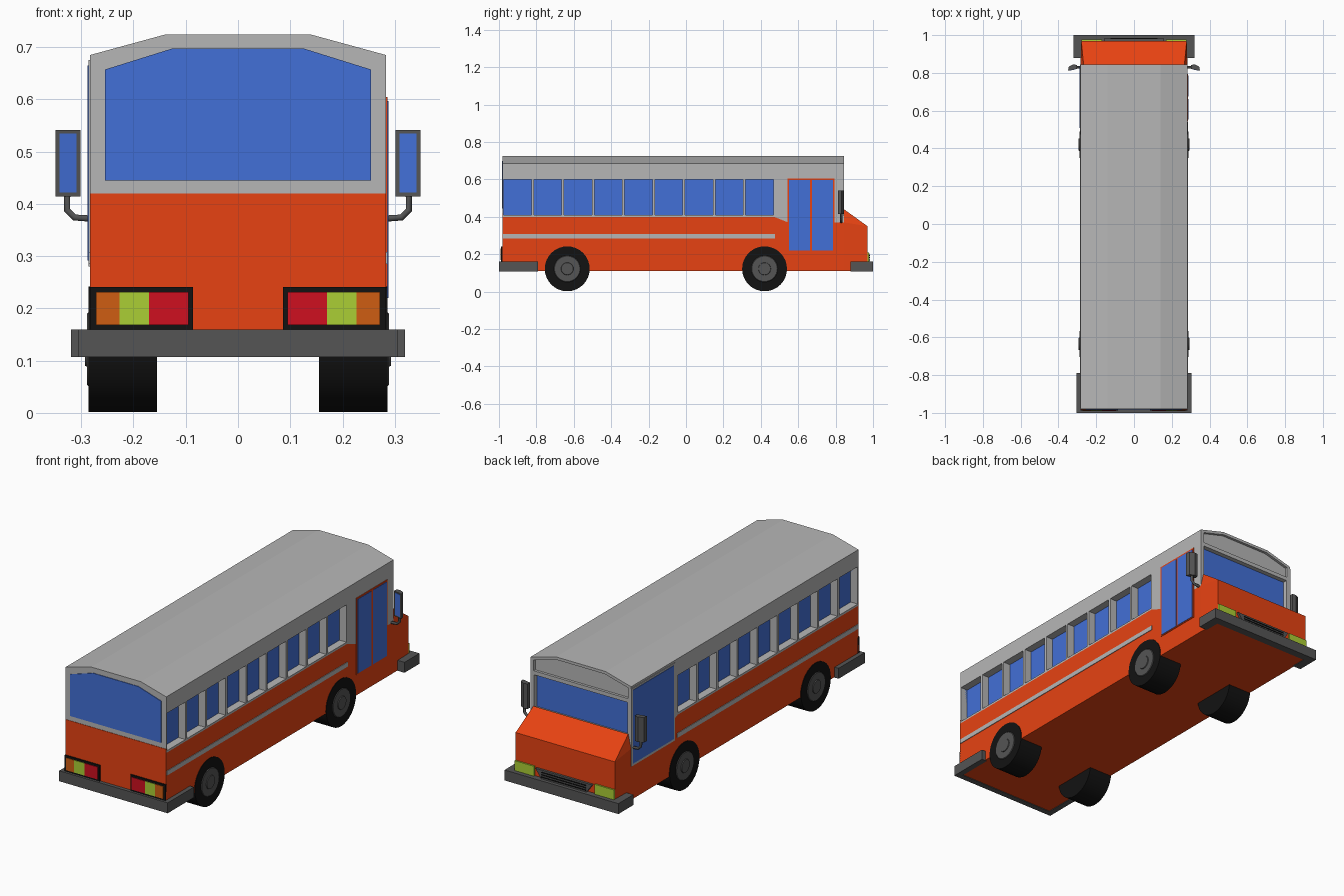
import bpy, bmesh, math
from mathutils import Matrix

if "Cube" in bpy.data.objects:
    bpy.data.objects.remove(bpy.data.objects["Cube"])


def material(name, rgb):
    m = bpy.data.materials.new(name)
    m.diffuse_color = (*rgb, 1)
    m.use_nodes = True
    m.node_tree.nodes["Principled BSDF"].inputs["Base Color"].default_value = m.diffuse_color
    return m


ORANGE = material("orange paint", (0.80, 0.055, 0.006))
BLUE = material("blue glass", (0.055, 0.16, 0.68))
GREY = material("light grey", (0.47, 0.47, 0.47))
DARK = material("dark grey", (0.09, 0.09, 0.09))
BLACK = material("black", (0.006, 0.006, 0.006))
RED = material("red lamp", (0.62, 0.005, 0.014))
LIME = material("lime lamp", (0.41, 0.62, 0.035))
AMBER = material("amber lamp", (0.62, 0.11, 0.006))


def finish(name, bm, mat):
    bmesh.ops.recalc_face_normals(bm, faces=bm.faces)
    me = bpy.data.meshes.new(name)
    bm.to_mesh(me)
    bm.free()
    ob = bpy.data.objects.new(name, me)
    bpy.context.collection.objects.link(ob)
    if mat:
        me.materials.append(mat)
    return ob


def prism(name, pts, axis, a, b, mat=None):
    """Extrude a 2D outline from a to b along the given axis."""
    i = "xyz".index(axis)
    bm = bmesh.new()
    rings = []
    for d in (a, b):
        ring = []
        for p in pts:
            co = list(p)
            co.insert(i, d)
            ring.append(bm.verts.new(co))
        bm.faces.new(ring)
        rings.append(ring)
    n = len(pts)
    for k in range(n):
        j = (k + 1) % n
        bm.faces.new((rings[0][k], rings[0][j], rings[1][j], rings[1][k]))
    return finish(name, bm, mat)


def box(name, x, y, z, mat=None):
    return prism(name, [(x[0], y[0]), (x[1], y[0]), (x[1], y[1]), (x[0], y[1])], "z", *z, mat)


def cyl(name, x0, x1, y, z, r, mat, r2=None):
    """Wheel-like disc along x, r at x0 and r2 at x1."""
    bm = bmesh.new()
    bmesh.ops.create_cone(bm, cap_ends=True, segments=32, radius1=r, radius2=r2 or r, depth=abs(x1 - x0))
    s = 1 if x1 > x0 else -1
    bm.transform(Matrix.Translation(((x0 + x1) / 2, y, z)) @ Matrix.Rotation(s * math.pi / 2, 4, "Y"))
    ob = finish(name, bm, mat)
    bpy.context.view_layer.objects.active = ob
    bpy.ops.object.select_all(action="DESELECT")
    ob.select_set(True)
    bpy.ops.object.shade_smooth_by_angle(angle=math.radians(35))
    return ob


def cut(target, cutter):
    m = target.modifiers.new("cut", "BOOLEAN")
    m.operation, m.solver, m.object = "DIFFERENCE", "EXACT", cutter
    bpy.context.view_layer.objects.active = target
    bpy.ops.object.modifier_apply(modifier=m.name)
    bpy.data.objects.remove(cutter)


def span(s, a, b):
    return tuple(sorted((s * a, s * b)))


W = 0.283
SIDES = ((1, "right"), (-1, "left"))

# Lower body, rear panel and sloping hood
prism("lower_body", [(-.98, .11), (.845, .11), (.845, .37), (.545, .37), (.47, .40), (-.98, .40)],
      "x", -W, W, ORANGE)
box("rear_panel", (-W, W), (-.982, -.978), (.11, .42), ORANGE)
bm = bmesh.new()
for s in (1, -1):
    for x, y, z in ((W, .845, .11), (W, .845, .37), (.267, .845, .44), (.279, .97, .11), (.279, .97, .35)):
        bm.verts.new((s * x, y, z))
bmesh.ops.convex_hull(bm, input=bm.verts)
bmesh.ops.dissolve_limit(bm, angle_limit=.01, verts=bm.verts, edges=bm.edges)
finish("hood", bm, ORANGE)

# Upper body with faceted roof
upper = prism("upper_body", [(-W, .40), (W, .40), (W, .685), (.14, .724), (-.14, .724), (-W, .685)],
              "y", -.98, .845, GREY)
prism("cab_base", [(.47, .40), (.545, .37), (.845, .37), (.845, .40)], "x", -W, W, GREY)

# Recessed side windows
for s, side in SIDES:
    for i in range(9):
        y0 = -.975 + i * .1618
        y = (y0, y0 + .148)
        cut(upper, box("cutter", span(s, .243, .32), y, (.41, .60)))
        box(f"{side}_window_{i + 1}", span(s, .238, .2435), y, (.41, .60), BLUE)
    box(f"{side}_stripe", span(s, .28, .286), (-.978, .475), (.285, .308), GREY)

# Windshield and header panel, both recessed
cut(upper, box("cutter", (-.262, .262), (.82, .9), (.43, .60)))
box("windshield", (-.262, .262), (.815, .821), (.43, .60), BLUE)
cut(upper, prism("cutter", [(-.265, .62), (.265, .62), (.265, .675), (.135, .71), (-.135, .71), (-.265, .675)],
                 "y", .832, .9))

# Rear window
prism("rear_window", [(-.255, .445), (.255, .445), (.255, .657), (.127, .697), (-.127, .697), (-.255, .657)],
      "y", -.983, -.975, BLUE)

# Passenger door on the right, driver window on the left
box("door_frame", (.27, .286), (.542, .793), (.215, .605), ORANGE)
for i, y in enumerate(((.552, .662), (.674, .785))):
    box(f"door_pane_{i + 1}", (.275, .288), y, (.22, .597), BLUE)
box("driver_window_frame", (-.286, -.27), (.495, .845), (.28, .675), GREY)
box("driver_window", (-.288, -.275), (.508, .836), (.292, .665), BLUE)

# U-shaped bumpers
for name, w, out, inn, arm in (("rear_bumper", .305, -1, -.97, -.79), ("front_bumper", .32, 1, .96, .88)):
    prism(name, [(-w, out), (w, out), (w, arm), (.275, arm), (.275, inn), (-.275, inn), (-.275, arm), (-w, arm)],
          "z", .107, .16, DARK)

# Tail lamps, headlamps and grille
for s, side in SIDES:
    box(f"{side}_lamp_frame", span(s, .086, W), (-.988, -.975), (.16, .241), BLACK)
    for nm, a, b, m in (("red", .095, .17, RED), ("lime", .17, .227, LIME), ("amber", .227, .272, AMBER)):
        box(f"{side}_{nm}_lamp", span(s, a, b), (-.991, -.98), (.168, .231), m)
    box(f"{side}_headlamp", span(s, .17, .279), (.96, .978), (.155, .21), LIME)
prism("grille", [(-.16, .205), (.16, .205), (.12, .15), (-.12, .15)], "y", .96, .982, DARK)
for z in (.167, .179, .191):
    box("grille_slat", (-.125, .125), (.97, .985), (z, z + .005), BLACK)

# Wheels with stepped hubs
for s, side in SIDES:
    for end, y in (("rear", -.635), ("front", .42)):
        cyl(f"{side}_{end}_tyre", s * .155, s * .286, y, .122, .12, BLACK)
        cyl(f"{side}_{end}_rim", s * .28, s * .289, y, .122, .076, DARK, .068)
        cyl(f"{side}_{end}_hub", s * .28, s * .293, y, .122, .037, DARK, .032)

# Wing mirrors on bent arms
for s, side in SIDES:
    prism(f"{side}_mirror", [(s * .301, .822), (s * .349, .812), (s * .346, .832), (s * .322, .845), (s * .303, .842)],
          "z", .414, .541, DARK)
    prism(f"{side}_mirror_glass", [(s * .309, .8185), (s * .342, .8115), (s * .342, .82), (s * .309, .826)],
          "z", .422, .535, BLUE)
    cu = bpy.data.curves.new(f"{side}_mirror_arm", "CURVE")
    cu.dimensions, cu.bevel_depth, cu.bevel_resolution, cu.use_fill_caps = "3D", .007, 1, True
    sp = cu.splines.new("POLY")
    pts = ((.27, .83, .371), (.313, .83, .374), (.327, .83, .388), (.327, .83, .42))
    sp.points.add(len(pts) - 1)
    for p, (x, y, z) in zip(sp.points, pts):
        p.co = (s * x, y, z, 1)
    cu.materials.append(DARK)
    bpy.context.collection.objects.link(bpy.data.objects.new(f"{side}_mirror_arm", cu))
